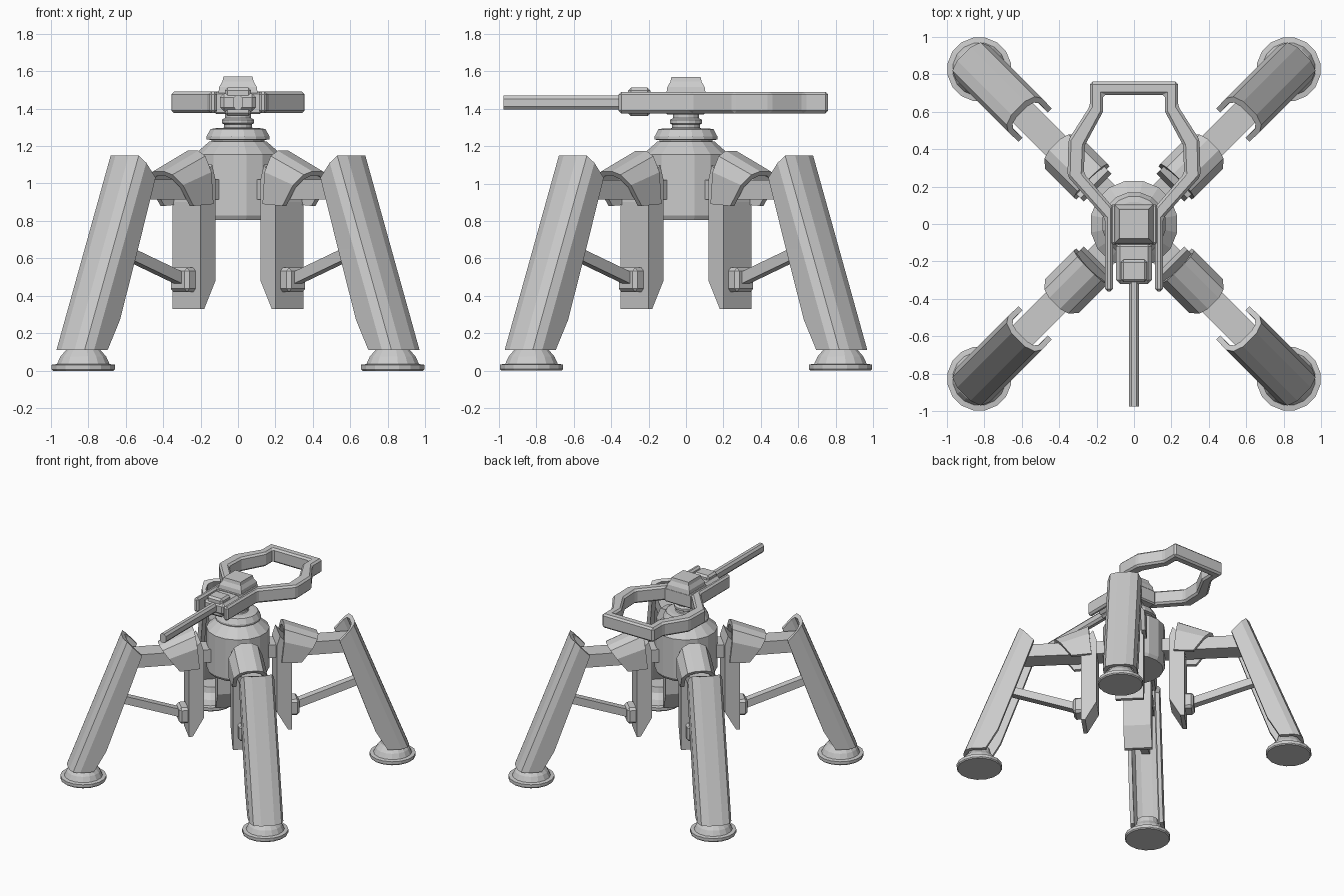
import bpy, bmesh, math
from mathutils import Matrix

if "Cube" in bpy.data.objects:
    bpy.data.objects.remove(bpy.data.objects["Cube"])

def make(name, bm, angle=0.0, bevel=0.0):
    """Finish a bmesh as an object, turned about the vertical axis."""
    bmesh.ops.recalc_face_normals(bm, faces=bm.faces)
    bmesh.ops.rotate(bm, verts=bm.verts, matrix=Matrix.Rotation(angle, 3, 'Z'))
    me = bpy.data.meshes.new(name)
    bm.to_mesh(me)
    bm.free()
    ob = bpy.data.objects.new(name, me)
    bpy.context.collection.objects.link(ob)
    if bevel:
        m = ob.modifiers.new("edge_bevel", 'BEVEL')
        m.width, m.segments, m.limit_method = bevel, 1, 'ANGLE'
    return ob

def loft(name, rings, angle=0.0, bevel=0.0):
    """Skin equal-length closed rings and cap both ends."""
    bm = bmesh.new()
    rows = [[bm.verts.new(p) for p in ring] for ring in rings]
    n = len(rows[0])
    for a, b in zip(rows, rows[1:]):
        for i in range(n):
            bm.faces.new((a[i], a[(i + 1) % n], b[(i + 1) % n], b[i]))
    bm.faces.new(rows[0][::-1])
    bm.faces.new(rows[-1])
    return make(name, bm, angle, bevel)

def lathe(name, profile, seg, cx=0.0, angle=0.0):
    """Revolve (radius, z) points around a vertical axis at x = cx."""
    ang = [2 * math.pi * (i + 0.5) / seg for i in range(seg)]
    return loft(name, [[(cx + r * math.cos(a), r * math.sin(a), z) for a in ang]
                       for r, z in profile], angle)

def rect(x0, x1, y0, y1, z):
    return [(x0, y0, z), (x1, y0, z), (x1, y1, z), (x0, y1, z)]

def box(name, x, y, z, angle=0.0, bevel=0.0):
    return loft(name, [rect(*x, *y, z[0]), rect(*x, *y, z[1])], angle, bevel)

def prism(name, outline, z0, z1, bevel=0.0):
    return loft(name, [[(x, y, z) for x, y in outline] for z in (z0, z1)], 0, bevel)

def channel(half):
    """Close half of a U section (mirrored points, outer then inner wall)."""
    outer, inner = half
    mir = lambda pts: [(a, -t) for a, t in reversed(pts)]
    full_in = inner + mir(inner)
    return outer + mir(outer) + full_in[::-1]

# Leg shell section as (radial offset, tangent); -1 marks the open flange tips
leg_sec = channel(([(-1, .125), (-.065, .128), (-.015, .106), (.005, .05)],
                   [(-1, .095), (-.075, .098), (-.042, .08), (-.028, .04)]))

def leg_ring(tip, z=None):
    ring = []
    for off, t in leg_sec:
        off = tip if off == -1 else off
        zz = min(1.15, 1.16 + .76 * off) if z is None else z
        ring.append((.87 + (1.15 - zz) * .394 + off, t, zz))
    return ring

# Hood section as (drop fraction from the top, tangent)
hood_sec = channel(([(1, .125), (.4, .128), (.1, .09), (0, .04)],
                    [(1, .095), (.45, .098), (.22, .068), (.13, .03)]))

def hood_ring(r_top, z_top, r_bot, z_bot):
    return [(r_top + (r_bot - r_top) * d, t, z_top + (z_bot - z_top) * d)
            for d, t in hood_sec]

# Four legs on the diagonals, built along +x and turned
for k, tag in enumerate(("back_right", "back_left", "front_left", "front_right")):
    a = math.radians(45 + 90 * k)
    lathe("foot_" + tag, [(.165, 0), (.172, .008), (.172, .032), (.143, .036),
                          (.125, .075), (.09, .115), (.08, .16)], 16, 1.168, a)
    loft("leg_shell_" + tag, [leg_ring(-.17), leg_ring(-.187, .65),
                              leg_ring(-.20, .27), leg_ring(-.17, .11)], a)
    loft("hip_hood_" + tag, [hood_ring(.34, 1.175, .31, .89),
                             hood_ring(.60, 1.065, .46, .88)], a)
    box("hip_arm_" + tag, (.12, .90), (-.075, .075), (.915, 1.02), a)
    # Hanging plate with a chamfered inner bottom edge
    side = [(.275, 1.02), (.30, 1.10), (.37, 1.02), (.39, .90),
            (.39, .33), (.36, .33), (.275, .48)]
    loft("hip_plate_" + tag, [[(r, t, z) for r, z in side] for t in (-.105, .105)], a)
    box("strut_block_" + tag, (.37, .455), (-.07, .07), (.42, .55), a, .018)
    loft("strut_" + tag, [[(r, t, z + dz) for t, dz in
                           ((-.03, -.032), (.03, -.032), (.03, .032), (-.03, .032))]
                          for r, z in ((.43, .49), (1.02, .69))], a)

# Central hub, collar and neck
lathe("hub", [(.22, .805), (.235, .83), (.235, 1.155), (.155, 1.225)], 16)
lathe("collar", [(.145, 1.21), (.145, 1.232), (.172, 1.235), (.172, 1.25),
                 (.15, 1.29), (.12, 1.295)], 16)
lathe("neck", [(.10, 1.28), (.075, 1.30), (.075, 1.315), (.088, 1.322),
               (.088, 1.34), (.07, 1.35), (.07, 1.39)], 16)

# Turret core and stepped cap
box("turret_core", (-.125, .125), (-.11, .105), (1.37, 1.488), 0, .01)
loft("turret_cap", [rect(-s, s, -s, s, z) for s, z in
                    ((.105, 1.48), (.10, 1.515), (.083, 1.545), (.078, 1.57))])

# Open loop frame with two forward arms
out = [(.155, -.36), (.155, .03), (.355, .255), (.35, .45), (.235, .63), (.235, .76)]
inn = [(.112, -.36), (.112, .09), (.268, .27), (.262, .42), (.165, .60), (.165, .69)]
flip = lambda pts: [(-x, y) for x, y in reversed(pts)]
prism("loop_frame", out + flip(out) + flip(inn)[::-1] + inn[::-1], 1.375, 1.49, .014)

# Barrel block and eight-sided barrel
box("barrel_block", (-.095, .095), (-.32, -.10), (1.385, 1.48), 0, .02)
box("barrel_block_core", (-.07, .07), (-.31, -.19), (1.36, 1.512), 0, .015)
sec = [(-.027, -.02), (-.013, -.037), (.013, -.037), (.027, -.02),
       (.027, .02), (.013, .037), (-.013, .037), (-.027, .02)]
loft("barrel", [[(x, y, 1.433 + z) for x, z in sec] for y in (-.975, -.25)])
